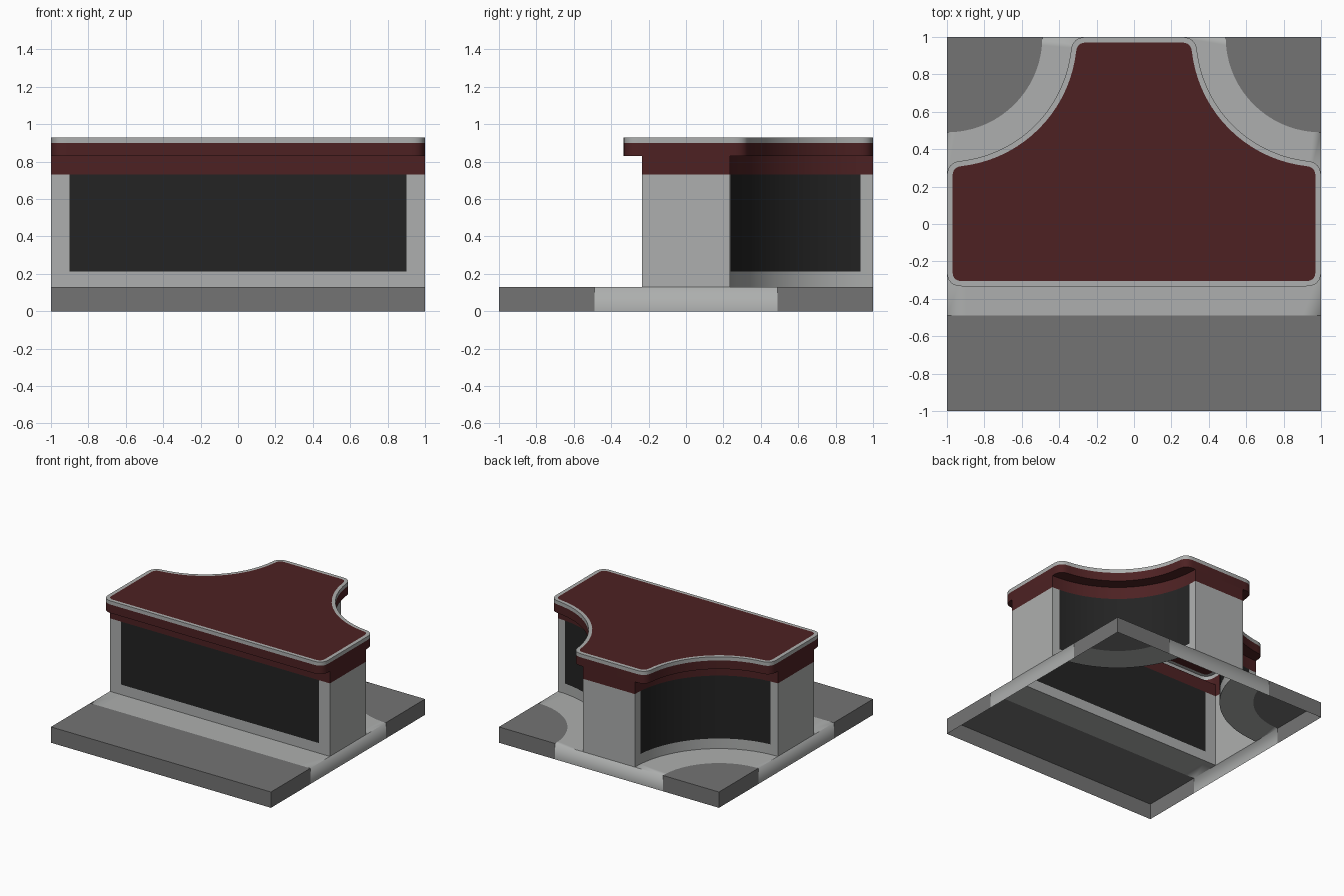
import bpy, bmesh, math
from mathutils import Vector

if "Cube" in bpy.data.objects:
    bpy.data.objects.remove(bpy.data.objects["Cube"])


def material(name, rgb):
    m = bpy.data.materials.new(name)
    m.diffuse_color = (*rgb, 1)
    m.use_nodes = True
    m.node_tree.nodes["Principled BSDF"].inputs["Base Color"].default_value = m.diffuse_color
    return m


MATS = [material("dark_grey_ground", (0.175, 0.175, 0.175)),
        material("light_grey_concrete", (0.42, 0.43, 0.425)),
        material("dark_red_trim", (0.075, 0.0155, 0.0165)),
        material("black_panel", (0.0168, 0.0168, 0.0168))]
GROUND, CONCRETE, RED, BLACK = range(4)


def outline(d, z, e=1.0, f=0.0):
    """T-junction outline: front edge y=-d, ends at e, concave corners, fillet f."""
    r = 1 - d

    def arc(a):
        return Vector((1 - r * math.sin(a), 1 - r * math.cos(a)))

    def corner(p0, p1, p2, n=6):
        return [p0 * (1 - t) ** 2 + p1 * 2 * t * (1 - t) + p2 * t * t
                for t in (i / n for i in range(n + 1))]

    a0 = math.asin((1 - e) / r)
    a1, a2 = a0 + f / r, math.pi / 2 - a0 - f / r
    c1, c2 = arc(a0), arc(math.pi / 2 - a0)
    half = [Vector((0, -d)), Vector((0.9, -d))]
    half += corner(Vector((e - f, -d)), Vector((e, -d)), Vector((e, f - d)))
    half += corner(c1 - Vector((0, f)), c1, arc(a1))
    half += [arc(a1 + (a2 - a1) * i / 18) for i in range(1, 18)]
    half += corner(arc(a2), c2, c2 - Vector((f, 0)))
    half.append(Vector((0, e)))
    pts = half + [Vector((-p.x, p.y)) for p in reversed(half[1:-1])]
    return [(p.x, p.y, z) for p in pts]


def finish(name, bm):
    bmesh.ops.dissolve_degenerate(bm, dist=1e-5, edges=bm.edges)
    bmesh.ops.remove_doubles(bm, verts=bm.verts, dist=1e-5)
    me = bpy.data.meshes.new(name)
    for m in MATS:
        me.materials.append(m)
    bm.to_mesh(me)
    bm.free()
    ob = bpy.data.objects.new(name, me)
    bpy.context.collection.objects.link(ob)
    bpy.ops.object.select_all(action='DESELECT')
    ob.select_set(True)
    bpy.context.view_layer.objects.active = ob
    bpy.ops.object.shade_smooth_by_angle(angle=math.radians(30))
    return ob


def add_face(bm, pts, mat):
    f = bm.faces.new([bm.verts.new(p) for p in pts])
    f.material_index = mat
    return f


def loft(bm, rings, rule):
    """Quads between neighbouring rings; rule(band, centre) gives the colour."""
    for b, (lo, hi) in enumerate(zip(rings, rings[1:])):
        for i in range(len(lo)):
            j = (i + 1) % len(lo)
            q = []
            for p in (lo[i], lo[j], hi[j], hi[i]):
                if not any((Vector(p) - Vector(o)).length < 1e-5 for o in q):
                    q.append(p)
            if len(q) < 3:
                continue
            n = sum((Vector(q[k]).cross(Vector(q[(k + 1) % len(q)]))
                     for k in range(len(q))), Vector())
            if n.length > 1e-6:
                centre = sum((Vector(p) for p in q), Vector()) / len(q)
                add_face(bm, q, rule(b, centre))


H, WALL, KERB = 0.13, 0.235, 0.49   # ground height, wall line, pavement line

# pavement: strip and rings round the walls, plus its edge on three sides
bm = bmesh.new()
loft(bm, [outline(KERB, H), outline(WALL, H)], lambda b, c: CONCRETE)
for s in (1, -1):
    q = [(s, -KERB, 0), (s, KERB, 0), (s, KERB, H), (s, -KERB, H)]
    add_face(bm, q[::s], CONCRETE)
add_face(bm, [(KERB, 1, 0), (-KERB, 1, 0), (-KERB, 1, H), (KERB, 1, H)], CONCRETE)
finish("pavement", bm)

# ground: front strip and two quarter discs, with edges, open underneath
bm = bmesh.new()
add_face(bm, [(-1, -1, H), (1, -1, H), (1, -KERB, H), (-1, -KERB, H)], GROUND)
add_face(bm, [(-1, -1, 0), (1, -1, 0), (1, -1, H), (-1, -1, H)], GROUND)
r = 1 - KERB
for s in (1, -1):
    arc = [(s * (1 - r * math.sin(math.radians(5 * i))),
            1 - r * math.cos(math.radians(5 * i)), H) for i in range(19)]
    add_face(bm, ([(s, 1, H)] + arc[::-1])[::s], GROUND)
    for q in ([(s, -1, 0), (s, -KERB, 0), (s, -KERB, H), (s, -1, H)],
              [(s, KERB, 0), (s, 1, 0), (s, 1, H), (s, KERB, H)],
              [(s, 1, 0), (s * KERB, 1, 0), (s * KERB, 1, H), (s, 1, H)]):
        add_face(bm, q[::s], GROUND)
for f in bm.faces:
    f.normal_update()
    if f.normal.z < -0.5:
        f.normal_flip()
finish("ground", bm)


# walls: concrete with black panels and a red band at the top
def wall_colour(band, c):
    if band == 2:
        return RED
    dx, dy = 1 - abs(c.x), 1 - c.y
    on_front = c.y < -WALL + 0.01 and abs(c.x) < 0.9
    on_curve = math.hypot(dx, dy) < 0.78 and 5 < math.degrees(math.atan2(dy, dx)) < 85
    return BLACK if band == 1 and (on_front or on_curve) else CONCRETE


bm = bmesh.new()
loft(bm, [outline(WALL, z) for z in (H, 0.213, 0.73, 0.83)], wall_colour)
finish("walls", bm)

# roof cap: overhanging slab, light rim, red top
CAP = 0.333
bm = bmesh.new()
inner = outline(0.305, 0.93, 0.97, 0.05)
loft(bm, [outline(WALL, 0.83)] + [outline(CAP, z, 1, 0.08) for z in (0.83, 0.90, 0.93)] + [inner],
     lambda b, c: CONCRETE if b >= 2 else RED)
add_face(bm, inner, RED)
finish("roof_cap", bm)
